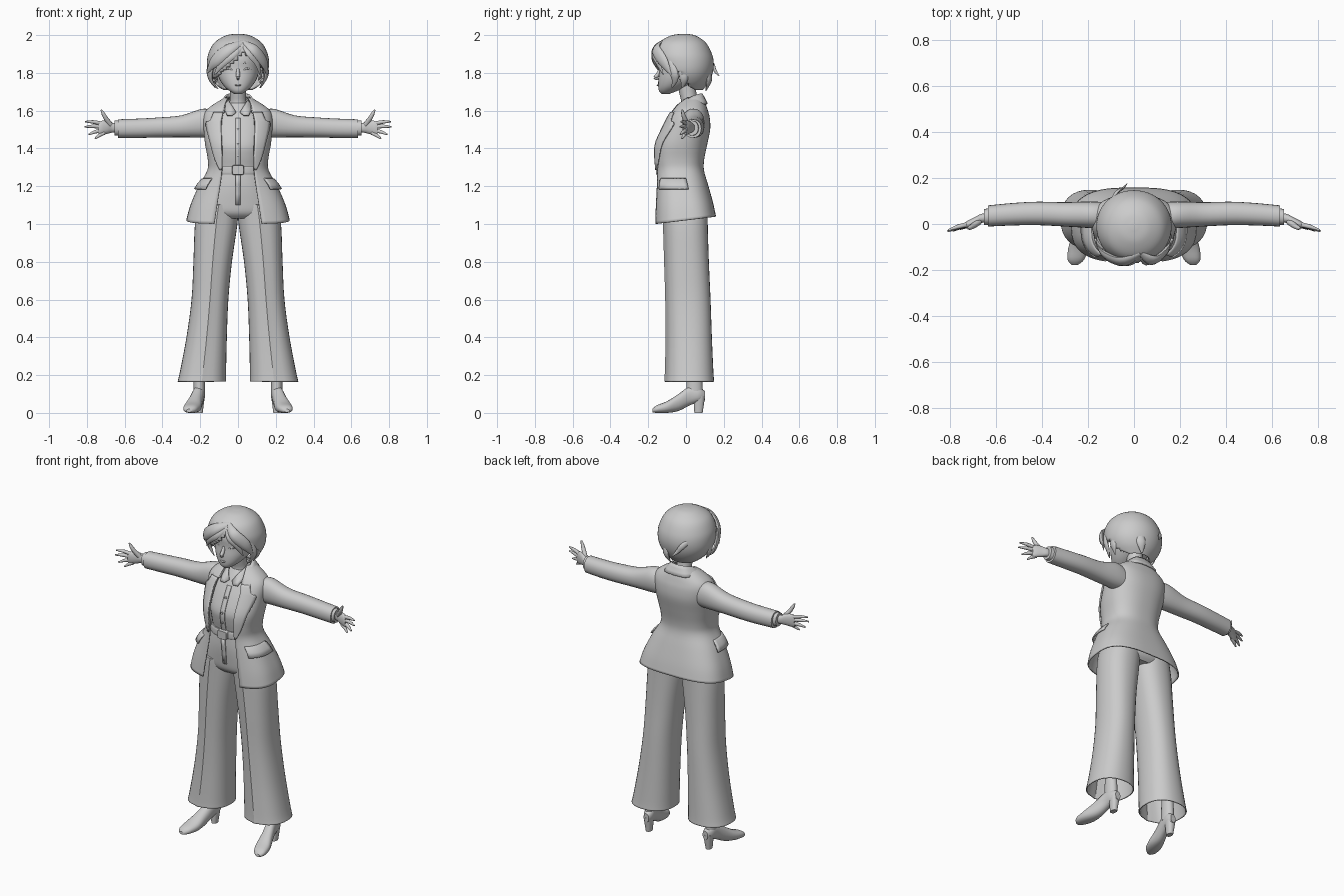
import bpy, bmesh, math
from mathutils import Vector as V

mat = bpy.data.materials.new("plain_grey")
mat.diffuse_color = (0.6, 0.6, 0.6, 1)


def smooth(rows, k=4):
    """Catmull-Rom interpolation of equal-length tuples."""
    out = []
    for i in range(len(rows) - 1):
        p0, p1, p2 = rows[max(i - 1, 0)], rows[i], rows[i + 1]
        p3 = rows[min(i + 2, len(rows) - 1)]
        for j in range(k):
            t = j / k
            out.append(tuple(0.5 * (2 * b + (c - a) * t + (2 * a - 5 * b + 4 * c - d) * t * t
                                    + (3 * b - a - 3 * c + d) * t ** 3)
                             for a, b, c, d in zip(p0, p1, p2, p3)))
    return out + [tuple(rows[-1])]


def grid(name, rows, closed=True, caps=(True, True), mirror=False, thick=0, keep=None, angle=40):
    """Skin a list of point rows into one object."""
    bm = bmesh.new()
    vs = [[bm.verts.new(p) for p in r] for r in rows]
    n = len(rows[0])
    for a, b in zip(vs, vs[1:]):
        for i in range(n if closed else n - 1):
            j = (i + 1) % n
            quad = (a[i], a[j], b[j], b[i])
            if keep is None or keep(sum((v.co for v in quad), V()) / 4):
                bm.faces.new(quad)
    if closed and caps[0]:
        bm.faces.new(vs[0])
    if closed and caps[1]:
        bm.faces.new(vs[-1])
    bmesh.ops.delete(bm, geom=[v for v in bm.verts if not v.link_faces], context='VERTS')
    bmesh.ops.recalc_face_normals(bm, faces=bm.faces)
    me = bpy.data.meshes.new(name)
    bm.to_mesh(me)
    bm.free()
    me.materials.append(mat)
    ob = bpy.data.objects.new(name, me)
    bpy.context.collection.objects.link(ob)
    bpy.ops.object.select_all(action='DESELECT')
    bpy.context.view_layer.objects.active = ob
    ob.select_set(True)
    bpy.ops.object.shade_smooth_by_angle(angle=math.radians(angle))
    if mirror:
        ob.modifiers.new("mirror", 'MIRROR')
    if thick:
        s = ob.modifiers.new("thickness", 'SOLIDIFY')
        s.thickness, s.offset = thick, 0
    return ob


def power(v, p):
    return math.copysign(abs(v) ** (2 / p), v)


def ring(c, a, b, p=2, n=32):
    c, a, b = V(c), V(a), V(b)
    return [c + a * power(math.cos(2 * math.pi * i / n), p)
            + b * power(math.sin(2 * math.pi * i / n), p) for i in range(n)]


def upright(name, rows, p=2.2, **kw):
    """Rows of (z, half width, front y, back y)."""
    grid(name, [ring((0, (f + b) / 2, z), (w, 0, 0), (0, (b - f) / 2, 0), p)
                for z, w, f, b in smooth(rows)], **kw)


def along_y(name, rows, p=2.3, mirror=True):
    """Rows of (y, x, half width, bottom z, top z)."""
    grid(name, [ring((x, y, (a + b) / 2), (w, 0, 0), (0, 0, (b - a) / 2), p, 20)
                for y, x, w, a, b in rows], mirror=mirror)


def along_x(name, rows, p=2.2, **kw):
    """Rows of (x, y, z, y radius, z radius)."""
    grid(name, [ring((x, y, z), (0, ry, 0), (0, 0, rz), p, 24) for x, y, z, ry, rz in smooth(rows)],
         mirror=True, **kw)


def tube(name, pts, flat=1.0, centre=(0, 0, 0), mirror=False, n=10):
    """Tapered strand through (x, y, z, radius), flattened toward a centre."""
    pts = smooth(pts, 5)
    rows = []
    for i, q in enumerate(pts):
        c = V(q[:3])
        t = (V(pts[min(i + 1, len(pts) - 1)][:3]) - V(pts[max(i - 1, 0)][:3])).normalized()
        o = c - V(centre)
        o = (o - t * o.dot(t)).normalized()
        rows.append(ring(c, t.cross(o) * q[3], o * q[3] * flat, 2, n))
    grid(name, rows, mirror=mirror)


# Trousers: flared legs with a front crease, and hips
leg_rows = []
for z, x0, x1, y0, y1 in smooth([(.165, .066, .317, -.105, .146), (.22, .066, .304, -.102, .142),
                                 (.4, .062, .27, -.098, .134), (.6, .054, .243, -.1, .127),
                                 (.8, .035, .233, -.106, .118), (1.0, .006, .225, -.112, .112),
                                 (1.1, .0, .205, -.115, .112)]):
    r = ring(((x0 + x1) / 2, (y0 + y1) / 2, z), ((x1 - x0) / 2, 0, 0), (0, (y1 - y0) / 2, 0), 2.3)
    r[24].y -= .007
    leg_rows.append(r)
grid("trouser_leg", leg_rows, caps=(False, True), mirror=True, thick=.006, angle=30)
upright("trouser_hips", [(1.03, .17, -.09, .09), (1.06, .2, -.118, .112), (1.12, .195, -.128, .115),
                         (1.2, .165, -.134, .1), (1.28, .135, -.13, .075)])
grid("trouser_fly", [[(x, -.139 + abs(x) * .15 + (1.2 - z) * .12, z) for x in (-.012, 0, .012)]
                     for z in (1.1, 1.16, 1.21, 1.26)], closed=False, thick=.008)

# Shoes
along_y("shoe", smooth([(-.178, .258, .014, .003, .02), (-.155, .253, .036, .0, .04),
                        (-.1, .24, .045, .0, .062), (-.04, .225, .037, .01, .1),
                        (.02, .21, .031, .04, .14), (.07, .204, .03, .058, .135),
                        (.1, .2, .017, .065, .115)]))
grid("shoe_heel", [ring((.203, .066 + z * .05, z), (.016 + z * .13, 0, 0), (0, .022 + z * .1, 0), 2.4, 16)
                   for z in (0, .03, .06, .09)], mirror=True)
grid("ankle", [ring((.205, .045, z), (.03, 0, 0), (0, .045 - (z - .1) * .05, 0), 2, 20)
               for z in (.1, .16, .24, .32)], mirror=True)

# Shirt, neck and belt
shirt = [(1.24, .128, -.122, .065), (1.3, .128, -.13, .065), (1.36, .132, -.143, .07),
         (1.42, .142, -.146, .085), (1.5, .148, -.112, .1), (1.56, .135, -.078, .095),
         (1.6, .09, -.055, .085), (1.64, .05, -.025, .07)]
upright("shirt", shirt)
grid("shirt_placket", [[(x, f - .004 + abs(x) * .1, z) for x in (-.014, 0, .014)]
                       for z, w, f, b in smooth(shirt[1:6])], closed=False, thick=.006)
for z, w, f, b in shirt[2:5]:
    along_y("shirt_button", [(f - .014, 0, .006, z - .006, z + .006), (f, 0, .007, z - .007, z + .007)],
            2, False)
grid("shirt_collar", [[V(a).lerp(V(b), t / 3) for t in range(4)] for a, b in (
    ((0, .07, 1.675), (0, .09, 1.64)), ((.045, .045, 1.67), (.065, .04, 1.635)),
    ((.05, -.005, 1.655), (.075, -.03, 1.615)), ((.034, -.045, 1.63), (.058, -.088, 1.575)),
    ((.01, -.07, 1.59), (.03, -.09, 1.575)))], closed=False, mirror=True, thick=.007)
upright("neck", [(1.59, .055, -.04, .07), (1.64, .045, -.025, .065), (1.69, .042, -.035, .055),
                 (1.76, .045, -.05, .05)], 2)
upright("belt", [(1.262, .136, -.14, .072), (1.272, .138, -.143, .074),
                 (1.298, .137, -.143, .074), (1.308, .134, -.14, .072)])
along_y("belt_buckle", [(-.158, .0, .03, 1.262, 1.31), (-.135, .0, .032, 1.26, 1.312)], 6, False)

# Jacket: open at the front, rows of (z, half width, front y, back y, opening x, squareness)
jacket = smooth([(1.02, .27, -.165, .155, .125, 2.9), (1.1, .248, -.162, .14, .112, 2.8),
                 (1.2, .205, -.158, .115, .095, 2.6), (1.28, .16, -.16, .092, .085, 2.5),
                 (1.34, .156, -.166, .092, .083, 2.5), (1.42, .17, -.165, .108, .085, 2.4),
                 (1.5, .178, -.13, .124, .088, 2.4), (1.56, .18, -.098, .122, .084, 2.4),
                 (1.6, .165, -.072, .112, .076, 2.4), (1.635, .12, -.045, .1, .068, 2.3),
                 (1.665, .068, -.01, .085, .055, 2.2)])


def jacket_level(z):
    for a, b in zip(jacket, jacket[1:]):
        if z <= b[0]:
            t = (z - a[0]) / (b[0] - a[0])
            return [p + (q - p) * t for p, q in zip(a, b)]
    return jacket[-1]


def turn_at(level, x):
    return math.asin(min(1, x / level[1]) ** (level[5] / 2))


def jacket_point(level, u, out=0):
    z, w, f, b, xf, p = level
    x = (w + out) * abs(math.sin(u)) ** (2 / p)
    y = (f + b) / 2 - ((b - f) / 2 + out) * power(math.cos(u), p)
    return V((x, y, z + .12 * y * max(0, min(1, (1.2 - z) / .18))))


body = []
for lv in jacket:
    u0 = turn_at(lv, lv[4])
    body.append([jacket_point(lv, u0 + (math.pi - u0) * i / 28) for i in range(29)])
grid("jacket_body", body, closed=False, mirror=True, thick=.008)

lapel = []
for z, xi, xo in smooth([(1.285, .08, .09), (1.35, .08, .118), (1.44, .083, .142), (1.53, .085, .162),
                         (1.548, .084, .14), (1.59, .075, .122)], 3):
    lv = jacket_level(z)
    lapel.append([jacket_point(lv, turn_at(lv, xi + (xo - xi) * i / 5), .009) for i in range(6)])
grid("jacket_lapel", lapel, closed=False, mirror=True, thick=.008)

grid("jacket_collar", [[V(q[:3]).lerp(V(q[3:]), t / 3) for t in range(4)] for q in smooth([
    (0, .083, 1.69, 0, .112, 1.635), (.045, .072, 1.688, .07, .1, 1.635),
    (.066, .03, 1.672, .108, .03, 1.635), (.066, -.025, 1.635, .12, -.03, 1.615),
    (.072, -.07, 1.59, .128, -.075, 1.57)])], closed=False, mirror=True, thick=.009)

grid("jacket_pocket_flap", [[jacket_point(jacket_level(z), .75 + .95 * i / 10, o) for i in range(11)]
                            for z, o in ((1.24, .0), (1.235, .008), (1.21, .014), (1.185, .017))],
     closed=False, mirror=True, thick=.008)

# Sleeves, cuffs and hands
along_x("jacket_sleeve", [(.13, .035, 1.53, .06, .07), (.19, .04, 1.534, .058, .076),
                          (.3, .042, 1.517, .053, .058), (.42, .046, 1.511, .051, .053),
                          (.52, .043, 1.507, .049, .051), (.635, .035, 1.505, .046, .049)])
along_x("shirt_cuff", [(.62, .034, 1.507, .036, .04), (.654, .03, 1.508, .035, .039)])
along_x("palm", [(.64, .028, 1.51, .02, .024), (.665, .024, 1.51, .02, .026),
                 (.69, .012, 1.512, .02, .034), (.72, .0, 1.509, .017, .038),
                 (.738, -.006, 1.505, .011, .033)])
for finger, base, tip in (("index", 1.532, (.808, -.026, 1.542)), ("middle", 1.514, (.812, -.032, 1.514)),
                          ("ring", 1.495, (.79, -.03, 1.474)), ("little", 1.482, (.757, -.022, 1.452))):
    x0 = .725 if finger != "little" else .708
    start = V((x0, -.002, base))
    mid = start.lerp(V(tip), .5) + V((0, .002, .003))
    tube(finger + "_finger", [(*start, .0105), (*mid, .0095), (*tip, .004)], mirror=True)
tube("thumb", [(.675, .01, 1.525, .014), (.7, -.008, 1.56, .012), (.714, -.016, 1.585, .0095),
               (.724, -.02, 1.605, .004)], mirror=True)

# Head and face
upright("head", [(1.688, .018, -.128, -.09), (1.703, .043, -.142, -.05), (1.73, .074, -.147, .01),
                 (1.77, .1, -.146, .07), (1.82, .113, -.14, .1), (1.88, .115, -.14, .11),
                 (1.94, .085, -.11, .08), (1.97, .03, -.05, .03)], 2.1)
tube("nose", [(0, -.135, 1.822, .007), (0, -.15, 1.79, .011), (0, -.165, 1.774, .008),
              (0, -.145, 1.766, .005)], n=12)
tube("lips", [(-.024, -.136, 1.736, .002), (0, -.149, 1.735, .006), (.024, -.136, 1.736, .002)], .8)
tube("eyelid", [(.025, -.135, 1.81, .002), (.045, -.13, 1.823, .005), (.072, -.112, 1.818, .003)],
     .8, (0, 0, 1.81), True)
tube("eyebrow", [(.02, -.138, 1.846, .002), (.045, -.132, 1.855, .004), (.078, -.108, 1.847, .002)],
     .6, (0, 0, 1.84), True)
tube("ear", [(.108, .01, 1.76, .006), (.118, .012, 1.785, .018), (.122, .016, 1.815, .014)],
     .5, (0, .012, 1.79), True)

# Hair: a cap cut away from the face, then locks
grid("hair_cap", [ring((0, (f + b) / 2, z), (w, 0, 0), (0, (b - f) / 2, 0), 2.05, 48)
                  for z, w, f, b in smooth([(2.0, .015, -.025, .005), (1.99, .065, -.08, .05),
                                            (1.955, .12, -.138, .1), (1.9, .15, -.162, .13),
                                            (1.85, .157, -.158, .14), (1.8, .15, -.145, .134),
                                            (1.755, .125, -.12, .115), (1.715, .085, -.09, .085)], 6)],
     caps=(True, False), thick=.014,
     keep=lambda c: not (c.y < -.03 + max(0, 1.77 - c.z) * 1.4 and c.z < 1.905 - .85 * abs(c.x - .03)))
locks = [
    [(.03, -.13, 1.965, .012), (-.05, -.163, 1.925, .032), (-.12, -.138, 1.865, .034), (-.165, -.085, 1.8, .004)],
    [(.03, -.14, 1.95, .012), (-.03, -.168, 1.9, .026), (-.085, -.155, 1.85, .022), (-.125, -.125, 1.79, .003)],
    [(-.125, -.115, 1.87, .02), (-.15, -.085, 1.81, .026), (-.14, -.07, 1.755, .018), (-.105, -.08, 1.715, .003)],
    [(-.135, -.03, 1.83, .03), (-.145, -.02, 1.77, .024), (-.12, -.025, 1.72, .004)],
    [(.03, -.13, 1.965, .012), (.085, -.158, 1.925, .03), (.135, -.12, 1.86, .03), (.155, -.08, 1.79, .004)],
    [(.03, -.14, 1.95, .01), (.06, -.168, 1.905, .02), (.1, -.148, 1.855, .018), (.118, -.12, 1.79, .003)],
    [(.135, -.09, 1.86, .02), (.15, -.065, 1.8, .024), (.14, -.06, 1.76, .016), (.115, -.075, 1.722, .003)],
    [(.14, -.02, 1.83, .028), (.142, -.01, 1.77, .022), (.118, -.02, 1.72, .004)],
    [(-.1, .095, 1.87, .012), (-.075, .138, 1.845, .016), (-.05, .155, 1.81, .011), (-.03, .175, 1.785, .003)],
    [(.06, .115, 1.82, .02), (.05, .122, 1.76, .026), (.03, .105, 1.705, .004)],
]
for pts in locks:
    tube("hair_lock", pts, .45, (0, -.01, 1.85))
